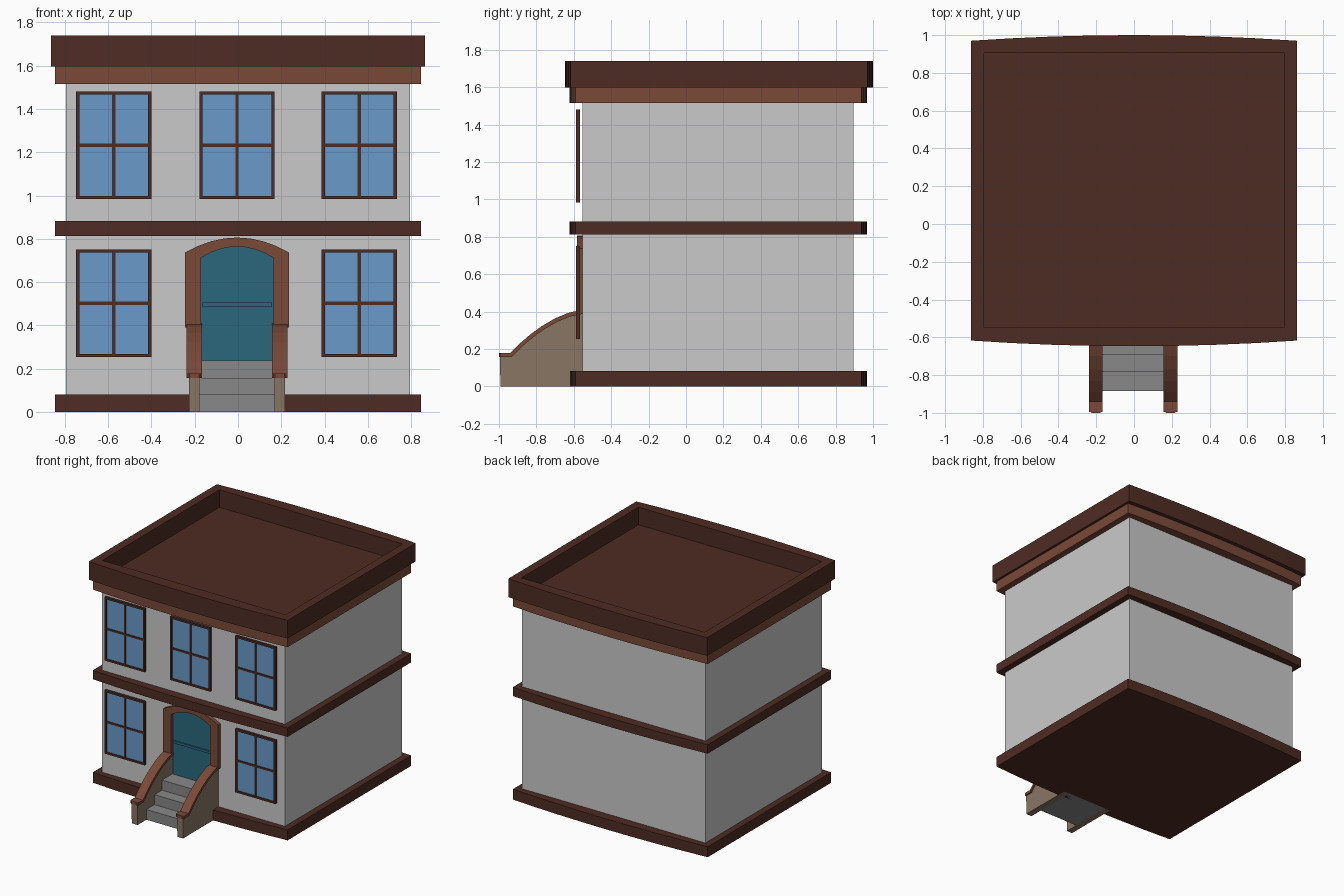
import bpy, bmesh, math

if "Cube" in bpy.data.objects:
    bpy.data.objects.remove(bpy.data.objects["Cube"])


def material(name, rgb):
    m = bpy.data.materials.new(name)
    m.diffuse_color = (*rgb, 1)
    m.use_nodes = True
    m.node_tree.nodes["Principled BSDF"].inputs["Base Color"].default_value = m.diffuse_color
    return m


DARK = material("dark_brown", (0.076, 0.025, 0.017))
BRICK = material("red_brown", (0.195, 0.067, 0.040))
WALL = material("pale_grey", (0.59, 0.59, 0.59))
GLASS = material("blue_glass", (0.144, 0.323, 0.578))
TEAL = material("teal_door", (0.024, 0.136, 0.205))
STONE = material("step_grey", (0.246, 0.246, 0.246))
TAN = material("tan_stone", (0.254, 0.181, 0.127))

# how a 2D profile point and an extrusion distance map to 3D
AXES = {"x": lambda p, d: (d, p[0], p[1]),
        "y": lambda p, d: (p[0], d, p[1]),
        "z": lambda p, d: (p[0], p[1], d)}


def finish(name, bm, mat):
    bmesh.ops.recalc_face_normals(bm, faces=bm.faces)
    me = bpy.data.meshes.new(name)
    bm.to_mesh(me)
    bm.free()
    me.materials.append(mat)
    ob = bpy.data.objects.new(name, me)
    bpy.context.collection.objects.link(ob)
    return ob


def prism(name, pts, axis, a, b, mat):
    """Extrude a closed profile along an axis."""
    bm = bmesh.new()
    lo, hi = [[bm.verts.new(AXES[axis](p, d)) for p in pts] for d in (a, b)]
    bm.faces.new(lo)
    bm.faces.new(hi)
    n = len(pts)
    for i in range(n):
        j = (i + 1) % n
        bm.faces.new((lo[i], lo[j], hi[j], hi[i]))
    return finish(name, bm, mat)


def strip(name, outer, inner, axis, a, b, mat, closed=True):
    """Extruded band between two matching outlines (ring or open arch)."""
    bm = bmesh.new()
    o0, o1, i0, i1 = [[bm.verts.new(AXES[axis](p, d)) for p in pts]
                      for pts, d in ((outer, a), (outer, b), (inner, a), (inner, b))]
    n = len(outer)
    for i in range(n if closed else n - 1):
        j = (i + 1) % n
        for s, t in ((o0, o1), (o1, i1), (i1, i0), (i0, o0)):
            bm.faces.new((s[i], s[j], t[j], t[i]))
    if not closed:
        for k in (0, n - 1):
            bm.faces.new((o0[k], o1[k], i1[k], i0[k]))
    return finish(name, bm, mat)


def rect(x0, x1, y0, y1):
    return [(x0, y0), (x1, y0), (x1, y1), (x0, y1)]


def box(name, x0, x1, y0, y1, z0, z1, mat):
    return prism(name, rect(x0, x1, y0, y1), "z", z0, z1, mat)


def bowed(w, y0, y1, bow, n=8):
    """Floor outline whose front and back edges bulge by bow."""
    t = [-1 + 2 * i / n for i in range(n + 1)]
    front = [(w * u, y0 - bow * (1 - u * u)) for u in t]
    back = [(w * u, y1 + bow * (1 - u * u)) for u in reversed(t)]
    return front + back


# Main walls and horizontal bands
box("walls", -0.795, 0.795, -0.553, 0.895, 0.04, 1.56, WALL)
band = bowed(0.845, -0.592, 0.938, 0.03)
prism("base_band", band, "z", 0, 0.082, DARK)
prism("middle_band", band, "z", 0.812, 0.882, DARK)
prism("cornice", band, "z", 1.515, 1.597, BRICK)

# Parapet ring around a sunken flat roof
strip("parapet", bowed(0.863, -0.617, 0.97, 0.03), bowed(0.795, -0.547, 0.905, 0),
      "z", 1.597, 1.74, DARK)
box("flat_roof", -0.80, 0.80, -0.55, 0.91, 1.58, 1.602, DARK)


# Windows: frame, glazing bars and glass
def window(cx, cz, w=0.348, h=0.498, f=0.015):
    x0, x1, z0, z1 = cx - w / 2, cx + w / 2, cz - h / 2, cz + h / 2
    strip("window_frame", rect(x0, x1, z0, z1), rect(x0 + f, x1 - f, z0 + f, z1 - f),
          "y", -0.587, -0.568, DARK)
    box("window_upright", cx - f / 2, cx + f / 2, -0.585, -0.57, z0 + f, z1 - f, DARK)
    box("window_crossbar", x0 + f, x1 - f, -0.585, -0.57, cz - f / 2, cz + f / 2, DARK)
    box("window_glass", x0 + f, x1 - f, -0.579, -0.573, z0 + f, z1 - f, GLASS)


for cx in (-0.574, -0.005, 0.56):
    window(cx, 1.232)
for cx in (-0.574, 0.56):
    window(cx, 0.502)


# Arched door surround and door
def arch(hw, bottom, spring, top, n=8):
    t = [-1 + 2 * i / n for i in range(n + 1)]
    curve = [(hw * u - 0.004, spring + (top - spring) * (1 - u * u)) for u in t]
    return [(-hw - 0.004, bottom)] + curve + [(hw - 0.004, bottom)]


inner = arch(0.168, 0.235, 0.712, 0.764)
surround_in = arch(0.168, 0.39, 0.712, 0.764)
strip("door_surround", arch(0.24, 0.39, 0.737, 0.806), surround_in,
      "y", -0.582, -0.55, BRICK, closed=False)
prism("door", inner, "y", -0.562, -0.55, TEAL)
box("door_rail", -0.165, 0.158, -0.57, -0.56, 0.485, 0.505, TEAL)

# Three front steps
steps = [(-0.55, 0), (-0.883, 0), (-0.883, 0.08), (-0.783, 0.08), (-0.783, 0.158),
         (-0.69, 0.158), (-0.69, 0.237), (-0.55, 0.237)]
prism("front_steps", steps, "x", -0.178, 0.17, STONE)

# Curved stair side walls with brown caps
top = [(-0.995, 0.178), (-0.94, 0.178), (-0.89, 0.228), (-0.83, 0.280), (-0.77, 0.323),
       (-0.70, 0.364), (-0.63, 0.393), (-0.553, 0.411)]
under = [(y + 0.008 * (y > -0.95), z - 0.02) for y, z in top[:-1]] + [(-0.553, 0.388)]
for side, cx in (("left", -0.202), ("right", 0.193)):
    prism(side + "_stair_wall", [(-0.553, 0), (-0.992, 0)] + under,
          "x", cx - 0.025, cx + 0.025, TAN)
    strip(side + "_stair_cap", top, under, "x", cx - 0.036, cx + 0.036, BRICK, closed=False)
    # Rounded nose at the lower end of the cap
    nose = [(cx - 0.036, -0.99), (cx - 0.022, -1.0), (cx + 0.022, -1.0), (cx + 0.036, -0.99)]
    prism(side + "_cap_nose", nose + [(cx + 0.036, -0.95), (cx - 0.036, -0.95)],
          "z", 0.157, 0.179, BRICK)
